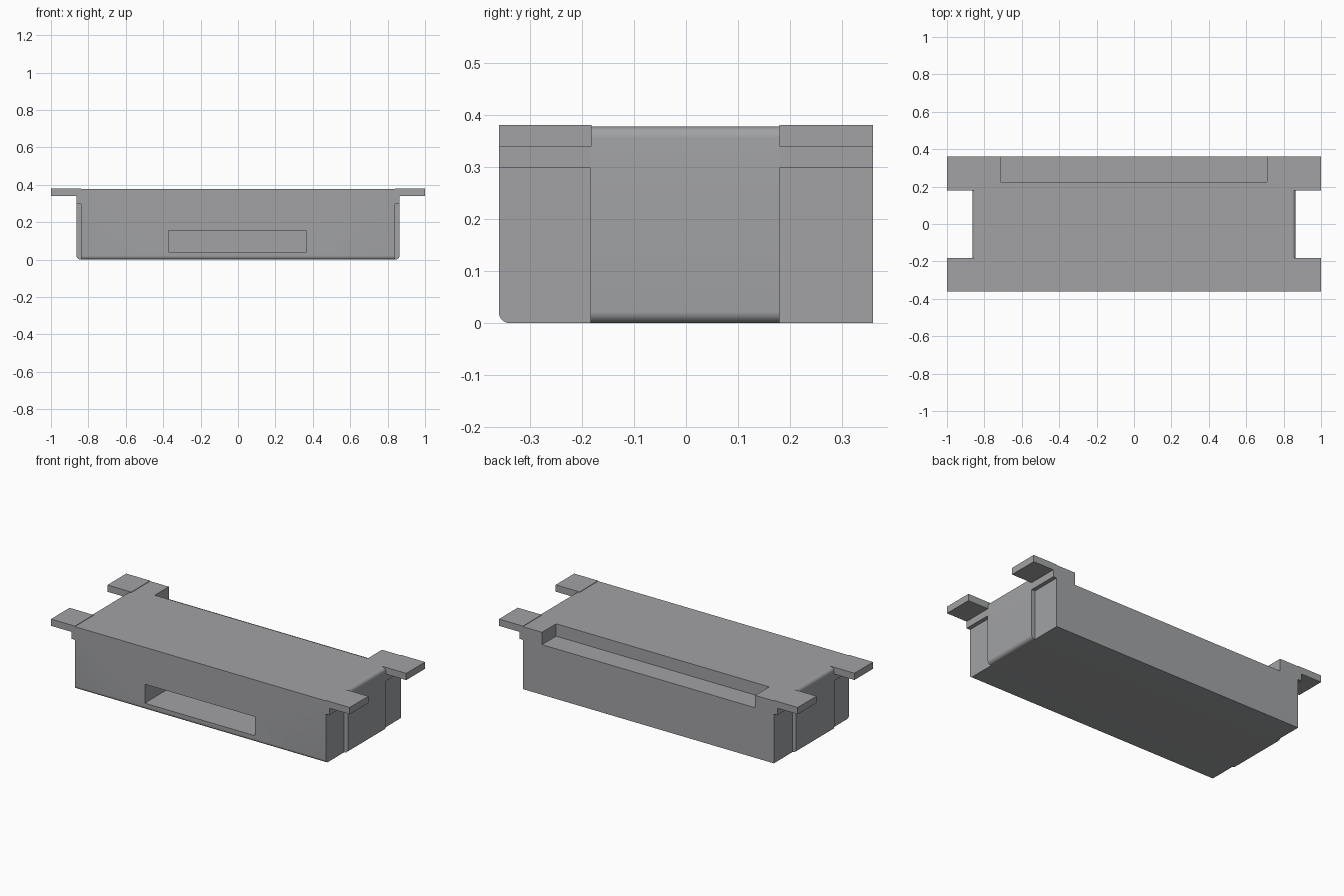
import bpy, bmesh, math

if "Cube" in bpy.data.objects:
    bpy.data.objects.remove(bpy.data.objects["Cube"])

grey = bpy.data.materials.new("plain grey")
grey.diffuse_color = (0.36, 0.365, 0.375, 1)
grey.use_nodes = True
grey.node_tree.nodes["Principled BSDF"].inputs["Base Color"].default_value = grey.diffuse_color

AXES = {"x": lambda a, b, d: (d, a, b), "y": lambda a, b, d: (a, d, b)}


def prism(name, outline, axis, lo, hi):
    """Extrude a closed 2D outline along x (outline in y,z) or y (outline in x,z)."""
    bm = bmesh.new()
    place = AXES[axis]
    base = bm.faces.new([bm.verts.new(place(a, b, lo)) for a, b in outline])
    new = bmesh.ops.extrude_face_region(bm, geom=[base])["geom"]
    bmesh.ops.translate(bm, verts=[v for v in new if isinstance(v, bmesh.types.BMVert)],
                        vec=place(0, 0, hi - lo))
    bmesh.ops.recalc_face_normals(bm, faces=bm.faces)
    mesh = bpy.data.meshes.new(name)
    bm.to_mesh(mesh)
    bm.free()
    mesh.materials.append(grey)
    obj = bpy.data.objects.new(name, mesh)
    bpy.context.collection.objects.link(obj)
    return obj


def box(name, x, y, z):
    return prism(name, [(y[0], z[0]), (y[1], z[0]), (y[1], z[1]), (y[0], z[1])], "x", *x)


def arc(cx, cy, r, start, end, n=8):
    return [(cx + r * math.cos(math.radians(start + (end - start) * i / n)),
             cy + r * math.sin(math.radians(start + (end - start) * i / n))) for i in range(n + 1)]


def smooth(obj):
    bpy.ops.object.select_all(action="DESELECT")
    obj.select_set(True)
    bpy.context.view_layer.objects.active = obj
    bpy.ops.object.shade_smooth_by_angle(angle=math.radians(30))


CORE, SIDE, TOP = 0.84, 0.864, 0.378
FRONT, BACK = -0.36, 0.36

# Main block with a rounded lower front edge
body = prism("main_body", arc(FRONT + 0.02, 0.02, 0.02, 180, 270)
             + [(BACK, 0), (BACK, TOP), (FRONT, TOP)], "x", -CORE, CORE)

# Front slot and open channel along the top back edge
cutters = [box("front_slot_cutter", (-0.372, 0.366), (-0.5, -0.06), (0.04, 0.155)),
           box("back_channel_cutter", (-0.715, 0.712), (0.225, 0.5), (0.303, 0.5))]
for cutter in cutters:
    cutter.hide_render = True
    cutter.hide_set(True)
    mod = body.modifiers.new(cutter.name, "BOOLEAN")
    mod.operation = "DIFFERENCE"
    mod.solver = "EXACT"
    mod.object = cutter
smooth(body)

for side, s in (("left", -1), ("right", 1)):
    # Raised end panel with rounded top and bottom edges
    r = 0.022
    outline = ([(CORE, 0)] + arc(SIDE - r, r, r, 270, 360)
               + arc(SIDE - r, TOP - r, r, 0, 90) + [(CORE, TOP)])
    panel = prism(side + "_end_panel", [(s * x, z) for x, z in outline], "y", -0.184, 0.18)
    smooth(panel)

    # Mounting tabs, each with a small step below
    for place, y in (("front", (FRONT, -0.182)), ("back", (0.18, BACK))):
        profile = [(CORE, 0.298), (SIDE, 0.298), (SIDE, 0.34), (1, 0.34), (1, 0.381), (CORE, 0.381)]
        prism(f"{side}_{place}_tab", [(s * x, z) for x, z in profile], "y", *y)
